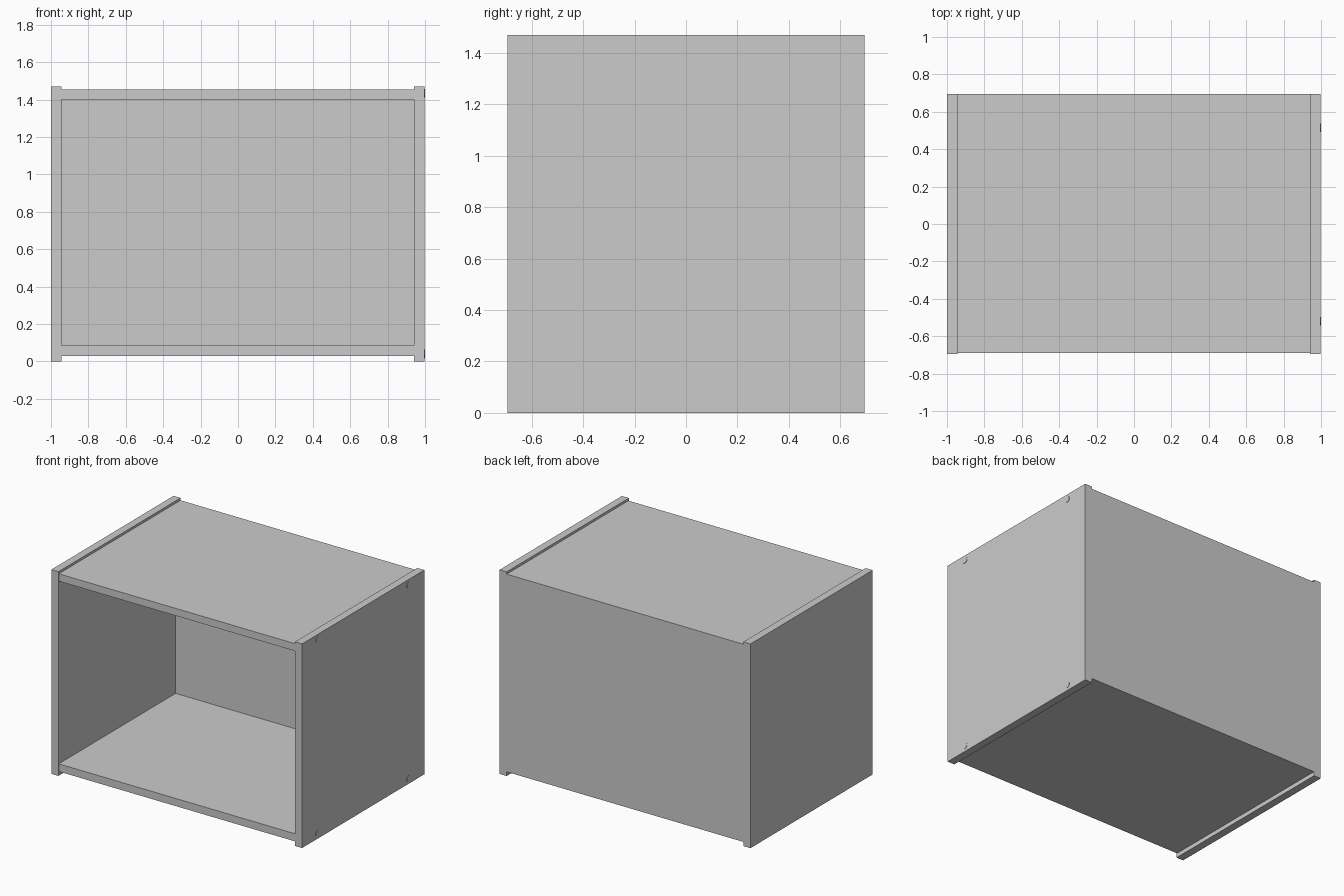
import bpy
import math

cube = bpy.data.objects.get("Cube")
if cube:
    bpy.data.objects.remove(cube, do_unlink=True)

grey = bpy.data.materials.new("light_grey")
grey.use_nodes = True
colour = (0.6, 0.6, 0.6, 1)
grey.diffuse_color = colour
grey.node_tree.nodes["Principled BSDF"].inputs["Base Color"].default_value = colour


def panel(name, low, high):
    """Flat board spanning two opposite corners."""
    centre = [(a + b) / 2 for a, b in zip(low, high)]
    bpy.ops.mesh.primitive_cube_add(size=1, location=centre)
    board = bpy.context.object
    board.name = name
    board.scale = [b - a for a, b in zip(low, high)]
    bpy.ops.object.transform_apply(location=False, rotation=False, scale=True)
    board.data.materials.append(grey)


DEPTH, HEIGHT = 0.695, 1.47
INNER_R, INNER_L, OUTER_L = -0.944, 0.941, 0.997
FRONT = -0.69

# Upright sides
panel("right_side", (-1, -DEPTH, 0), (INNER_R, DEPTH, HEIGHT))
panel("left_side", (INNER_L, -DEPTH, 0), (OUTER_L, DEPTH, HEIGHT))

# Top and bottom boards, recessed between the sides
panel("bottom_board", (INNER_R, FRONT, 0.03), (INNER_L, DEPTH, 0.085))
panel("top_board", (INNER_R, FRONT, 1.4), (INNER_L, DEPTH, 1.453))

# Back board closing the rear; the front stays open
panel("back_board", (INNER_R, 0.638, 0.085), (INNER_L, DEPTH, 1.4))

# Screw caps on the left side
for level, z in (("lower", 0.041), ("upper", 1.434)):
    for end, y in (("front", -0.52), ("rear", 0.514)):
        bpy.ops.mesh.primitive_cylinder_add(
            vertices=24, radius=0.022, depth=0.01,
            location=(0.995, y, z), rotation=(0, math.pi / 2, 0))
        cap = bpy.context.object
        cap.name = f"{level}_{end}_screw_cap"
        cap.data.materials.append(grey)
        bpy.ops.object.shade_smooth_by_angle()
